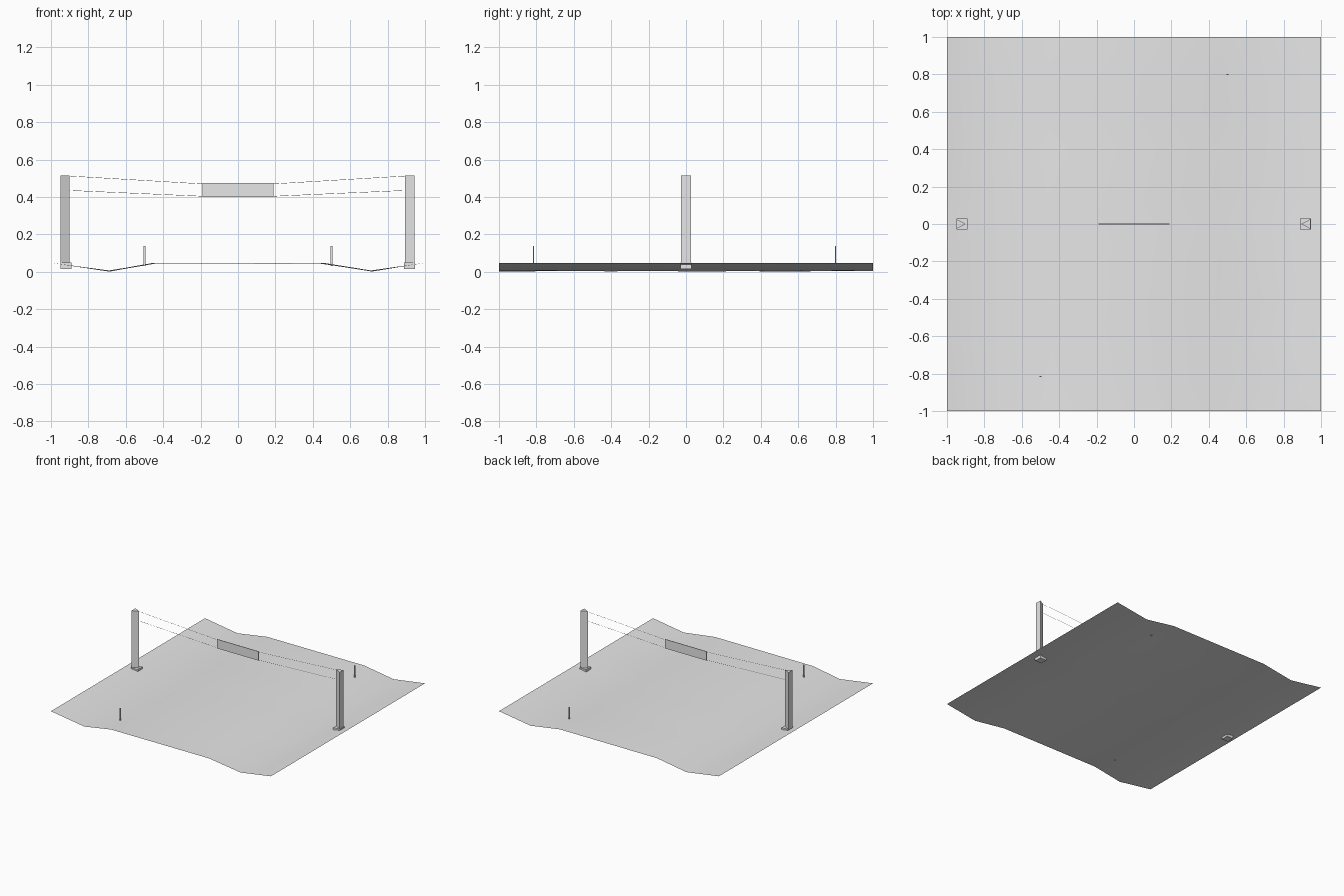
import bpy, bmesh, random
from mathutils import Vector

random.seed(4)
cube = bpy.data.objects.get("Cube")
if cube:
    bpy.data.objects.remove(cube)

grey = bpy.data.materials.new("plain grey")
grey.use_nodes = True
colour = (0.8, 0.8, 0.8, 1)
grey.diffuse_color = colour
grey.node_tree.nodes["Principled BSDF"].inputs["Base Color"].default_value = colour


def finish(name, bm, solid=True):
    if solid:
        bmesh.ops.recalc_face_normals(bm, faces=bm.faces)
    mesh = bpy.data.meshes.new(name)
    bm.to_mesh(mesh)
    bm.free()
    mesh.materials.append(grey)
    obj = bpy.data.objects.new(name, mesh)
    bpy.context.collection.objects.link(obj)
    return obj


def box(name, low, high):
    low, high = Vector(low), Vector(high)
    bm = bmesh.new()
    bmesh.ops.create_cube(bm, size=1)
    bmesh.ops.scale(bm, vec=high - low, verts=bm.verts)
    bmesh.ops.translate(bm, vec=(low + high) / 2, verts=bm.verts)
    return finish(name, bm)


def prism(name, outline, bottom, top):
    bm = bmesh.new()
    face = bm.faces.new([bm.verts.new((x, y, bottom)) for x, y in outline])
    moved = bmesh.ops.extrude_face_region(bm, geom=[face])["geom"]
    verts = [g for g in moved if isinstance(g, bmesh.types.BMVert)]
    bmesh.ops.translate(bm, vec=(0, 0, top - bottom), verts=verts)
    return finish(name, bm)


def cable(name, start, end):
    curve = bpy.data.curves.new(name, "CURVE")
    curve.dimensions = "3D"
    curve.bevel_depth = 0.001
    curve.bevel_resolution = 0
    spline = curve.splines.new("POLY")
    spline.points.add(1)
    for point, place in zip(spline.points, (start, end)):
        point.co = (*place, 1)
    curve.materials.append(grey)
    obj = bpy.data.objects.new(name, curve)
    bpy.context.collection.objects.link(obj)


# Ground sheet: flat road with a slightly wandering ditch on each side
profile = [(-1, 0.048), (-0.69, 0.004), (-0.45, 0.045),
           (0.45, 0.045), (0.71, 0.004), (1, 0.048)]
bm = bmesh.new()
rows = []
steps = 10
for i in range(steps + 1):
    row = []
    for x, z in profile:
        inner = abs(x) < 1
        dx = random.uniform(-0.015, 0.015) if inner else 0
        dz = random.uniform(-0.002, 0.002) if inner else 0
        row.append(bm.verts.new((x + dx, 2 * i / steps - 1, z + dz)))
    rows.append(row)
for a, b in zip(rows, rows[1:]):
    for j in range(len(profile) - 1):
        bm.faces.new((a[j], a[j + 1], b[j + 1], b[j]))
for face in bm.faces:
    face.smooth = True
finish("ground", bm, solid=False)

# Triangular posts with square feet, and the cables they carry
for side, label in ((1, "left"), (-1, "right")):
    shift = -0.007 if side > 0 else 0
    tip, back = side * (0.9 + shift), side * (0.95 + shift)
    prism(label + "_post", [(tip, 0), (back, 0.026), (back, -0.026)], 0.03, 0.515)
    xs = sorted((side * (0.89 + shift / 2), side * (0.95 + shift / 2)))
    box(label + "_post_foot", (xs[0], -0.03, 0.015), (xs[1], 0.03, 0.049))
    cable(label + "_upper_cable", (tip, 0, 0.512), (side * 0.19, 0, 0.47))
    cable(label + "_lower_cable", (tip, 0, 0.435), (side * 0.19, 0, 0.404))

# Hanging banner
box("banner", (-0.19, -0.002, 0.4), (0.19, 0.002, 0.475))

# Small roadside markers
for label, x, y in (("front_marker", -0.5, -0.815), ("back_marker", 0.5, 0.8)):
    box(label, (x - 0.005, y - 0.003, 0.03), (x + 0.005, y + 0.003, 0.137))
